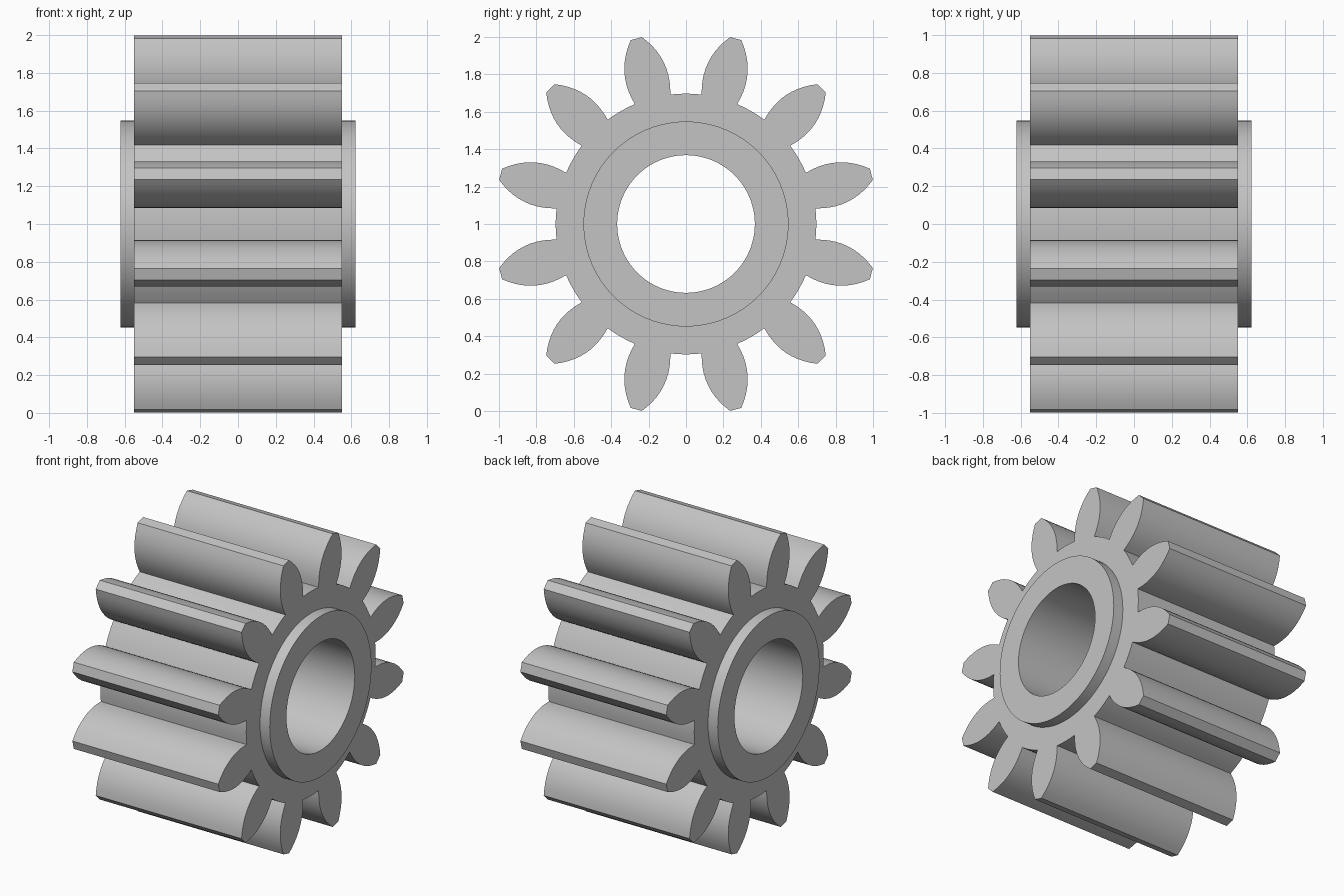
import bpy, bmesh
from math import sin, cos, radians

if "Cube" in bpy.data.objects:
    bpy.data.objects.remove(bpy.data.objects["Cube"], do_unlink=True)

TEETH = 12
FOOT = 8.1                                  # half angle of a tooth at its root
BORE, HUB, ROOT = 0.368, 0.548, 0.697       # radii
TIP_R, TIP_V = 1.026, 0.031                 # tip height and half width
BULGE = 0.045                               # outward bow of the flanks
GEAR_X, HUB_X = 0.55, 0.623                 # half widths
STEPS = 10

steel = bpy.data.materials.new("steel grey")
steel.use_nodes = True
colour = (0.55, 0.55, 0.55, 1)
steel.diffuse_color = colour
steel.node_tree.nodes["Principled BSDF"].inputs["Base Color"].default_value = colour

bm = bmesh.new()


def face(points):
    bm.faces.new([bm.verts.new(p) for p in points])


def polar(x, r, deg):
    a = radians(deg)
    return (x, r * sin(a), 1 + r * cos(a))


def flank():
    """Bowed flank from root to tip as (height, half width) pairs."""
    foot = (ROOT * cos(radians(FOOT)), ROOT * sin(radians(FOOT)))
    dr, dv = TIP_R - foot[0], TIP_V - foot[1]
    length = (dr * dr + dv * dv) ** 0.5
    for i in range(STEPS + 1):
        t = i / STEPS
        bow = 4 * BULGE * t * (1 - t) / length
        yield foot[0] + dr * t - dv * bow, foot[1] + dv * t + dr * bow


def strip(a, b, sections):
    """Sweep a section of (x, radius) points between two angles."""
    for (x0, r0), (x1, r1) in zip(sections, sections[1:]):
        face([polar(x0, r0, a), polar(x1, r1, a), polar(x1, r1, b), polar(x0, r0, b)])


side = list(flank())
pitch = 360 / TEETH
for k in range(TEETH):
    mid = pitch * (k + 0.5)
    c, s = cos(radians(mid)), sin(radians(mid))
    under = [mid - FOOT + FOOT * i / 2 for i in range(5)]
    gap = [mid + FOOT + (pitch - 2 * FOOT) * i / 4 for i in range(5)]

    # Bore, raised hubs and end rings
    for angles in (under, gap):
        for a, b in zip(angles, angles[1:]):
            strip(a, b, [(GEAR_X, ROOT), (GEAR_X, HUB), (HUB_X, HUB), (HUB_X, BORE),
                         (-HUB_X, BORE), (-HUB_X, HUB), (-GEAR_X, HUB), (-GEAR_X, ROOT)])
    # Root land between teeth
    for a, b in zip(gap, gap[1:]):
        strip(a, b, [(-GEAR_X, ROOT), (GEAR_X, ROOT)])

    # Tooth flanks, tip and end caps
    outline = [(r, -v) for r, v in side] + [(r, v) for r, v in reversed(side)]
    yz = [(r * s + v * c, 1 + r * c - v * s) for r, v in outline]
    for p, q in zip(yz, yz[1:]):
        face([(-GEAR_X, *p), (GEAR_X, *p), (GEAR_X, *q), (-GEAR_X, *q)])
    for x in (-GEAR_X, GEAR_X):
        face([(x, *p) for p in yz] + [polar(x, ROOT, a) for a in under[3:0:-1]])

bmesh.ops.remove_doubles(bm, verts=bm.verts, dist=0.0005)
bmesh.ops.recalc_face_normals(bm, faces=bm.faces)

mesh = bpy.data.meshes.new("pinion_gear")
bm.to_mesh(mesh)
bm.free()
mesh.materials.append(steel)
gear = bpy.data.objects.new("pinion_gear", mesh)
bpy.context.collection.objects.link(gear)

bpy.ops.object.select_all(action="DESELECT")
gear.select_set(True)
bpy.context.view_layer.objects.active = gear
bpy.ops.object.shade_smooth_by_angle(angle=radians(25))
